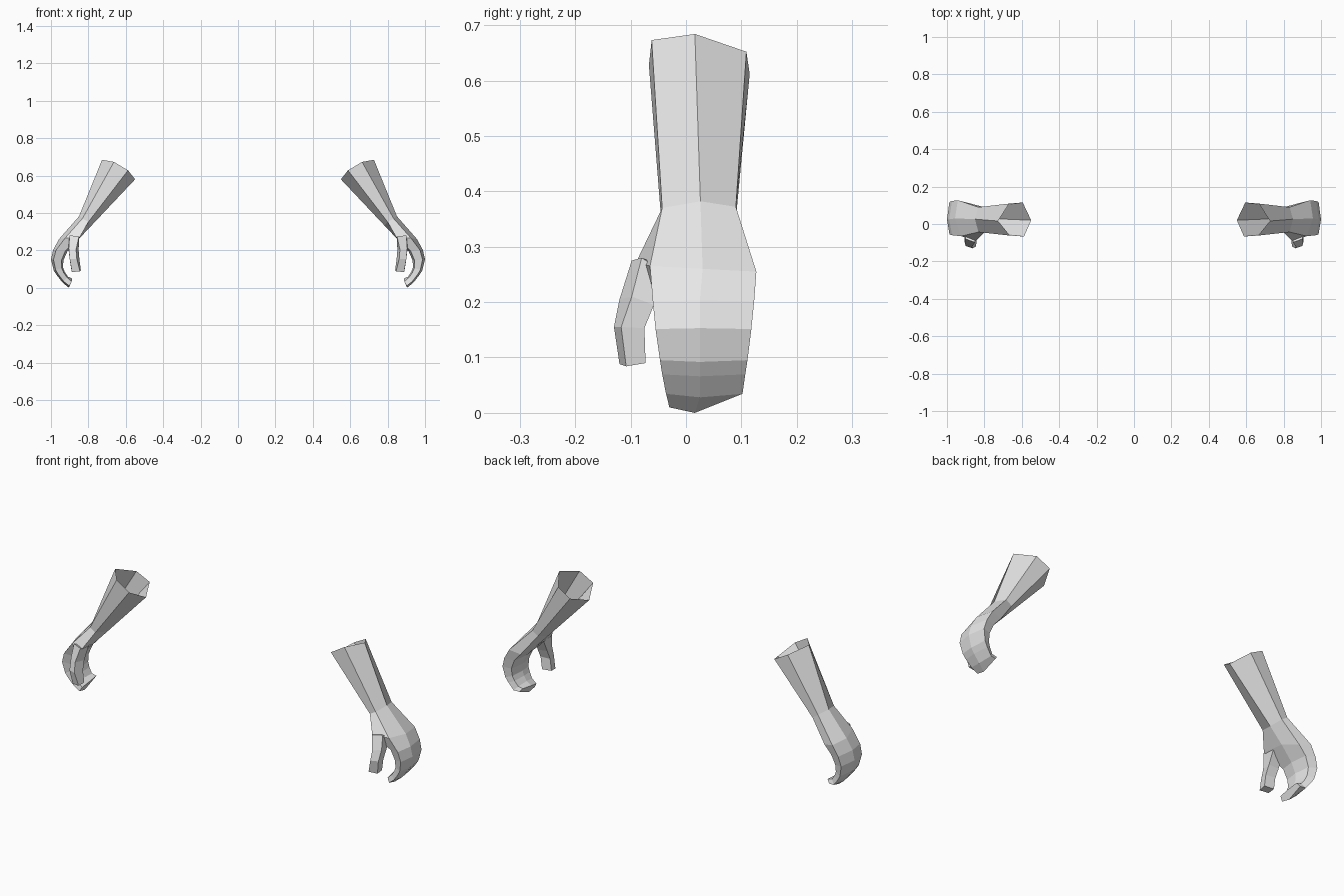
import bpy, bmesh

# Single grey colour
grey = bpy.data.materials.new("light_grey")
grey.diffuse_color = (0.8, 0.8, 0.8, 1)


def loft(name, rings, cap_start=False, cap_end=True):
    """Skin a list of equal rings, then mirror the part to the other side."""
    bm = bmesh.new()
    loops = [[bm.verts.new(p) for p in ring] for ring in rings]
    n = len(loops[0])
    for a, b in zip(loops, loops[1:]):
        for i in range(n):
            j = (i + 1) % n
            bm.faces.new((a[i], b[i], b[j], a[j]))
    if cap_start:
        bm.faces.new(loops[0])
    if cap_end:
        bm.faces.new(loops[-1][::-1])
    bmesh.ops.recalc_face_normals(bm, faces=bm.faces)
    mesh = bpy.data.meshes.new(name)
    bm.to_mesh(mesh)
    bm.free()
    mesh.materials.append(grey)
    ob = bpy.data.objects.new(name, mesh)
    bpy.context.collection.objects.link(ob)
    mod = ob.modifiers.new("mirror", 'MIRROR')
    mod.use_axis = (True, False, False)
    mod.use_mirror_merge = False
    return ob


def finger_ring(outer, inner, front, back, skew=0.0):
    """Six-sided slice of the mitten; outer and inner are (x, z) points."""
    def at(t, y, dz=0.0):
        return (outer[0] + (inner[0] - outer[0]) * t, y,
                outer[1] + (inner[1] - outer[1]) * t + dz)
    mid = 0.025
    return [at(0, mid), at(0.2, front), at(0.85, front + 0.012),
            at(1, mid), at(0.85, back - 0.012, skew), at(0.2, back, skew)]


# Ring order: outer ridge, front outer, front inner, inner ridge, back inner, back outer
cuff = [(.727, .016, .684), (.663, -.062, .673), (.588, -.067, .628),
        (.55, .02, .58), (.595, .115, .612), (.668, .109, .652)]
wrist = [(.85, .026, .382), (.832, -.043, .37), (.80, -.045, .352),
         (.782, .03, .334), (.80, .09, .35), (.832, .09, .372)]
palm = [(.957, .03, .26), (.925, -.065, .265), (.845, -.09, .272),
        (.85, .03, .262), (.885, .112, .24), (.942, .127, .255)]

# Curled fingers: outer point, inner point, front y, back y
fingers = [
    ((.988, .203), (.912, .195), -.060, .123),
    ((1.00, .153), (.934, .145), -.055, .118),
    ((.985, .092), (.935, .108), -.047, .111),
    ((.968, .066), (.926, .084), -.043, .107),
    ((.938, .028), (.910, .060), -.036, .102),
]
tip = [(.904, .016, .0), (.902, -.03, .01), (.890, -.026, .032),
       (.887, .02, .04), (.888, .09, .05), (.902, .098, .033)]

loft("forearm_and_hand",
     [cuff, wrist, palm] + [finger_ring(*f) for f in fingers] + [tip])

# Thumb: four-sided, rooted inside the palm
loft("thumb", [
    [(.900, -.080, .280), (.850, -.098, .275), (.850, -.030, .262), (.905, -.035, .250)],
    [(.905, -.098, .210), (.866, -.120, .205), (.852, -.062, .200), (.905, -.058, .195)],
    [(.900, -.117, .155), (.862, -.130, .155), (.848, -.080, .153), (.900, -.075, .153)],
    [(.888, -.108, .084), (.845, -.120, .088), (.840, -.080, .092), (.890, -.073, .090)],
], cap_start=True)
